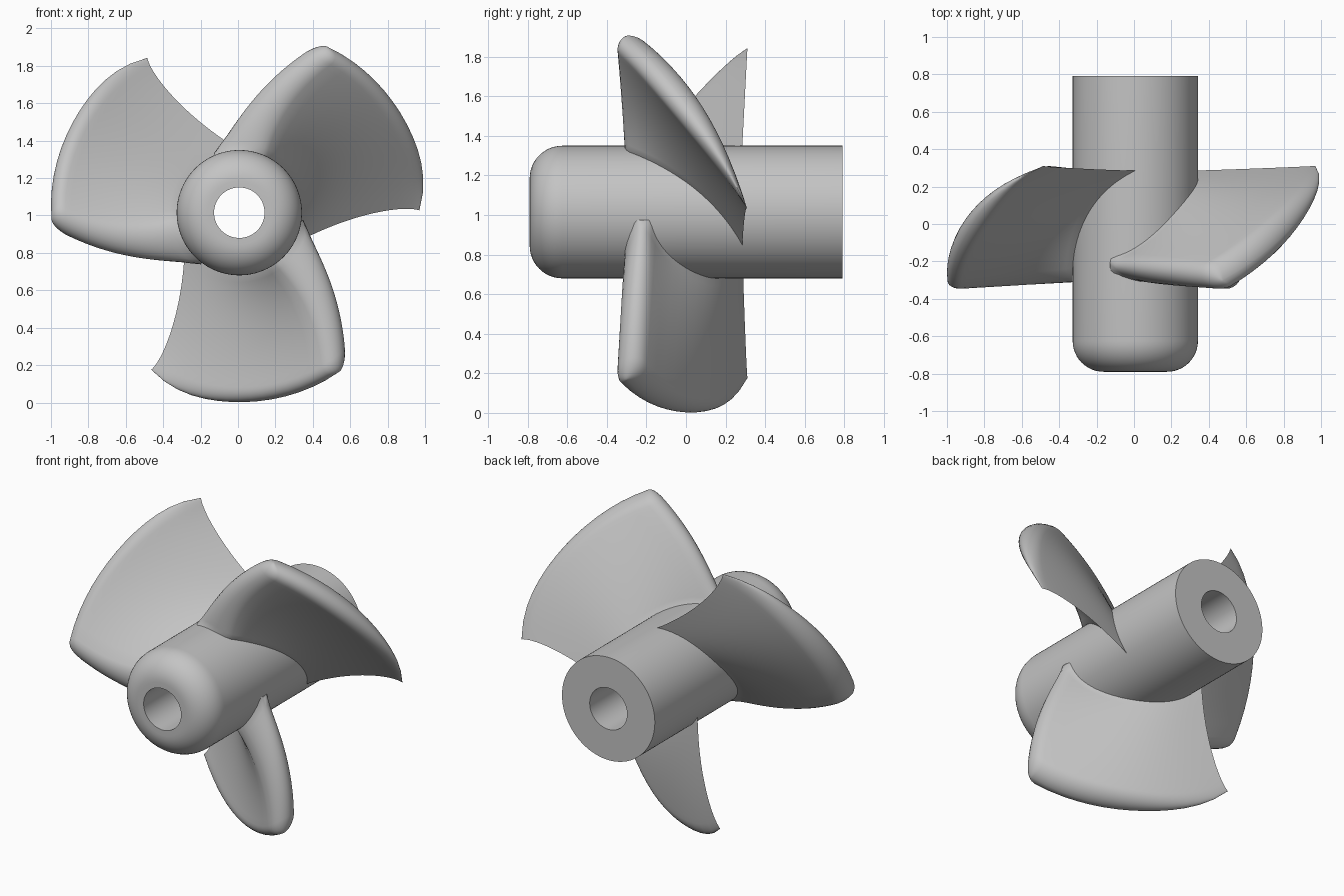
import bpy
import bmesh
from math import pi, sin, cos, sqrt, radians
from mathutils import Vector, Matrix

cube = bpy.data.objects.get("Cube")
if cube:
    bpy.data.objects.remove(cube)

CENTRE = Vector((0.007, 0, 1.015))   # shaft axis, running along y
HUB_R, HOLE_R, HALF_LEN, NOSE_R = 0.335, 0.135, 0.79, 0.165
TIP_R, TIP_ROUND = 1.013, 0.08

metal = bpy.data.materials.new("grey metal")
metal.use_nodes = True
GREY = (0.55, 0.55, 0.55, 1)
metal.diffuse_color = GREY
metal.node_tree.nodes["Principled BSDF"].inputs["Base Color"].default_value = GREY


def finish(name, bm, angle):
    """Turn a bmesh into a smooth-shaded object with clean normals."""
    bmesh.ops.remove_doubles(bm, verts=bm.verts, dist=0.0002)
    bmesh.ops.recalc_face_normals(bm, faces=bm.faces)
    mesh = bpy.data.meshes.new(name)
    bm.to_mesh(mesh)
    bm.free()
    mesh.materials.append(metal)
    obj = bpy.data.objects.new(name, mesh)
    bpy.context.collection.objects.link(obj)
    bpy.ops.object.select_all(action='DESELECT')
    obj.select_set(True)
    bpy.context.view_layer.objects.active = obj
    bpy.ops.object.shade_smooth_by_angle(angle=radians(angle))
    return obj


# Hub: a bored tube with a rounded front, lathed about the y axis
def build_hub():
    bm = bmesh.new()
    profile = [(HOLE_R, -HALF_LEN), (HOLE_R, HALF_LEN), (HUB_R, HALF_LEN)]
    for i in range(13):
        a = i / 12 * pi / 2
        profile.append((HUB_R - NOSE_R + NOSE_R * cos(a),
                        -HALF_LEN + NOSE_R - NOSE_R * sin(a)))
    verts = [bm.verts.new((r, y, 0)) for r, y in profile]
    edges = [bm.edges.new((v, verts[i - 1])) for i, v in enumerate(verts)]
    bmesh.ops.spin(bm, geom=verts + edges, cent=(0, 0, 0), axis=(0, 1, 0),
                   angle=2 * pi, steps=96)
    finish("hub", bm, 35).location = CENTRE


# Blade section: a full wedge with a sharp trailing edge and a round leading edge
def blade_section(s, thick):
    nose = 0.09 - 0.01 * s
    trail = Vector((-0.29 - 0.05 * s - 0.125 * s * s, 0.285 + 0.025 * s))
    lead_x = 0.338 + 0.45 * s - 0.22 * s * s
    centre = Vector((lead_x - nose, -0.31 - 0.04 * s + nose))
    along = (centre - trail).normalized()
    across = Vector((-along.y, along.x))
    # keep the leading corner crisp while the tip thins out
    centre += along * nose * (1 - thick) * 0.7
    chord = centre - trail
    bulge = 0.04 * (1 - s)
    steps, arc = 14, 12
    points = [trail]

    def side(u, sign, fullness):
        half = (u * nose + fullness * sin(pi * u)) * thick
        p = trail + chord * u + across * (sign * half)
        p.y += bulge * sin(pi * u)
        return p

    points += [side(i / steps, 1, 0.035) for i in range(1, steps)]
    for i in range(arc + 1):
        a = pi * i / arc
        points.append(centre + (across * cos(a) + along * sin(a)) * nose * thick)
    points += [side(i / steps, -1, 0.03 * s) for i in range(steps - 1, 0, -1)]
    return points


# Blade: sections stacked outward, closing to a rounded tip
def build_blade(name, turn):
    bm = bmesh.new()
    shoulder = TIP_R - TIP_ROUND
    stations = [(0.31 + (shoulder - 0.31) * i / 20, 1) for i in range(21)]
    for i in range(1, 10):
        a = i / 9 * pi / 2
        stations.append((shoulder + TIP_ROUND * sin(a), max(cos(a), 0.03)))
    rings = []
    for r, thick in stations:
        s = max(0, (r - HUB_R) / (1 - HUB_R))
        ring = []
        for p in blade_section(s, thick):
            # the tip outline draws in slightly at both corners
            trim = 0.045 * (p.x / 0.465) ** 4 if p.x < 0 else 0.01 * (p.x / 0.56) ** 4
            rad = r - trim * s ** 3
            depth = max(sqrt(max(rad * rad - p.x * p.x, 0)), 0.04)
            ring.append(bm.verts.new((p.x, p.y, -depth)))
        rings.append(ring)
    n = len(rings[0])
    for low, high in zip(rings, rings[1:]):
        for i in range(n):
            j = (i + 1) % n
            bm.faces.new((low[i], low[j], high[j], high[i]))
    # close both ends with strips joining the two sides
    for ring in (rings[0], rings[-1]):
        bm.faces.new((ring[0], ring[1], ring[n - 1]))
        for i in range(1, n // 2):
            quad = [ring[i], ring[i + 1], ring[n - i - 1], ring[n - i]]
            bm.faces.new(list(dict.fromkeys(quad)))
    bm.transform(Matrix.Rotation(turn, 4, 'Y'))
    finish(name, bm, 50).location = CENTRE


build_hub()
for k, label in enumerate(("lower", "left", "right")):
    build_blade(label + "_blade", -k * 2 * pi / 3)
